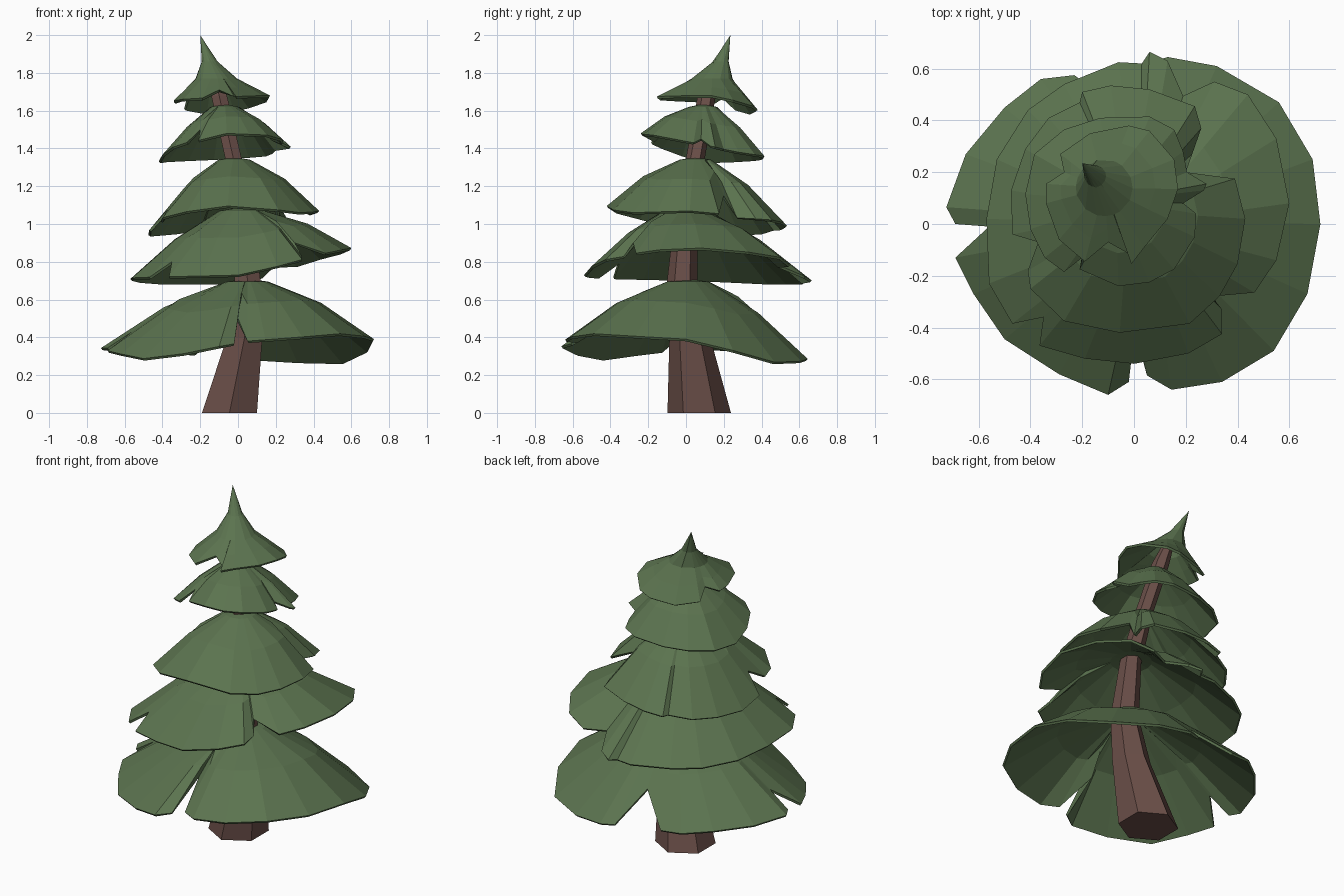
import bpy, bmesh, math
from mathutils import Vector


def material(name, color):
    m = bpy.data.materials.new(name)
    m.diffuse_color = (*color, 1)
    return m


GREEN = material("needle green", (0.105, 0.172, 0.078))
BROWN = material("bark brown", (0.145, 0.077, 0.065))


def add_object(name, bm, mat):
    me = bpy.data.meshes.new(name)
    bm.to_mesh(me)
    bm.free()
    me.materials.append(mat)
    ob = bpy.data.objects.new(name, me)
    bpy.context.collection.objects.link(ob)
    return ob


def bridge(bm, upper, lower):
    n = len(lower)
    for i in range(n):
        j = (i + 1) % n
        if len(upper) == 1:
            bm.faces.new((upper[0], lower[i], lower[j]))
        else:
            bm.faces.new((upper[i], lower[i], lower[j], upper[j]))


def tier(name, rings, heights, rim, bulge):
    """Thin branch skirt: rings (x, y, z, r) from the top down, then a lobed rim.
    heights: rim z at every 45 degrees; rim points with their own z are notches."""
    cx, cy = rings[-1][:2]
    outline = []
    for p in reversed(rim):
        a = math.atan2(p[1] - cy, p[0] - cx) % math.tau
        k = a / (math.tau / 8)
        i, f = int(k) % 8, k % 1
        z = p[2] if len(p) > 2 else heights[i] * (1 - f) + heights[(i + 1) % 8] * f
        outline.append((a, Vector((p[0], p[1], z))))
    bm = bmesh.new()
    loops = []
    for x, y, z, r in rings:
        if r == 0:
            loops.append([bm.verts.new((x, y, z))])
        else:
            loops.append([bm.verts.new((x + r * math.cos(a), y + r * math.sin(a), z))
                          for a, p in outline])
    inner = [v.co.copy() for v in loops[-1]]
    loops.append([bm.verts.new(c.lerp(p, 0.5) + Vector((0, 0, bulge)))
                  for c, (a, p) in zip(inner, outline)])
    loops.append([bm.verts.new(p) for a, p in outline])
    for up, low in zip(loops, loops[1:]):
        bridge(bm, up, low)
    ob = add_object(name, bm, GREEN)
    s = ob.modifiers.new("thickness", 'SOLIDIFY')
    s.thickness = 0.014
    s.offset = -1


# Crooked six-sided trunk
bm = bmesh.new()
loops = []
for x, y, z, r in [(-.045, .07, 0, .168), (.035, .02, .4, .108), (.05, -.02, .7, .08),
                   (.025, 0, 1.05, .06), (-.025, .05, 1.35, .05),
                   (-.1, .11, 1.68, .048), (-.125, .15, 1.8, .03)]:
    loops.append([bm.verts.new((x + r * math.cos(a), y + r * math.sin(a), z))
                  for a in [math.radians(30 + 60 * i) for i in range(6)]])
for low, up in zip(loops, loops[1:]):
    bridge(bm, up, low)
bm.faces.new(list(reversed(loops[0])))
bm.faces.new(loops[-1])
add_object("trunk", bm, BROWN)

# Branch skirts, bottom to top
tier("branches_lowest", [(.05, .01, .71, 0), (.05, .01, .695, .11)],
     (.39, .26, .29, .33, .345, .28, .38, .42),
     [(.72, 0), (.67, -.27), (.54, -.49), (.34, -.61), (.145, -.64), (.05, -.585),
      (0, -.38, .5), (-.02, -.61), (-.10, -.66), (-.29, -.58), (-.5, -.445),
      (-.62, -.27), (-.69, -.13), (-.56, -.01, .43), (-.69, 0), (-.725, .065),
      (-.65, .27), (-.5, .45), (-.36, .56), (-.23, .575), (-.04, .43, .46),
      (.05, .62), (.13, .645), (.32, .61), (.56, .47), (.69, .25)], .04)

tier("branches_low", [(.02, 0, 1.09, 0), (.02, 0, 1.07, .12)],
     (.88, .84, .69, .69, .71, .72, .73, .83),
     [(.6, .08), (.55, -.14), (.465, -.265), (.3, -.28, .9), (.34, -.33), (.34, -.425),
      (.21, -.5), (0, -.54), (-.19, -.52), (-.365, -.47), (-.35, -.36, .8),
      (-.47, -.385), (-.56, -.23), (-.57, .02), (-.53, .25), (-.41, .44),
      (-.27, .54), (-.06, .625), (.03, .62), (.06, .665), (.13, .63),
      (.19, .495, .78), (.31, .55), (.44, .5), (.55, .33)], .03)

tier("branches_middle", [(-.02, .05, 1.355, 0), (-.02, .05, 1.34, .085)],
     (1.07, 1.03, 1.0, .95, .94, 1.05, 1.1, 1.06),
     [(.43, .02), (.4, -.155), (.33, -.28), (.215, -.385), (-.055, -.42),
      (-.27, -.375), (-.4, -.25), (-.41, -.18), (-.37, -.07, 1.08), (-.47, -.04),
      (-.475, .13), (-.42, .29), (-.33, .41), (-.21, .47), (-.2, .51), (-.09, .535),
      (.06, .52), (.235, .455), (.26, .37), (.225, .27), (.2, .2, 1.15),
      (.39, .175)], .035)

tier("branches_high", [(-.07, .09, 1.635, 0), (-.07, .09, 1.62, .075)],
     (1.42, 1.37, 1.35, 1.34, 1.33, 1.42, 1.48, 1.47),
     [(.28, .155), (.27, .13), (.19, .08, 1.45), (.24, .04), (.235, -.05),
      (.155, -.175), (.06, -.225), (-.06, -.24), (-.21, -.175), (-.2, -.13, 1.5),
      (-.27, -.185), (-.345, -.13), (-.4, -.02), (-.42, .115), (-.385, .27),
      (-.27, .365), (-.13, .41), (.06, .415), (.155, .365), (.19, .28),
      (.205, .2)], .02)

tier("branches_top", [(-.2, .235, 2, 0), (-.15, .185, 1.86, .042), (-.115, .14, 1.77, .11)],
     (1.68, 1.63, 1.58, 1.6, 1.65, 1.66, 1.67, 1.68),
     [(.17, .135), (.13, .02), (.04, -.09), (-.01, -.155), (-.02, -.115),
      (-.1, -.07, 1.71), (-.19, -.145), (-.29, -.06), (-.34, .08), (-.34, .155),
      (-.27, .2, 1.67), (-.285, .27), (-.17, .35), (-.02, .38), (.06, .36),
      (.155, .25)], .0)
